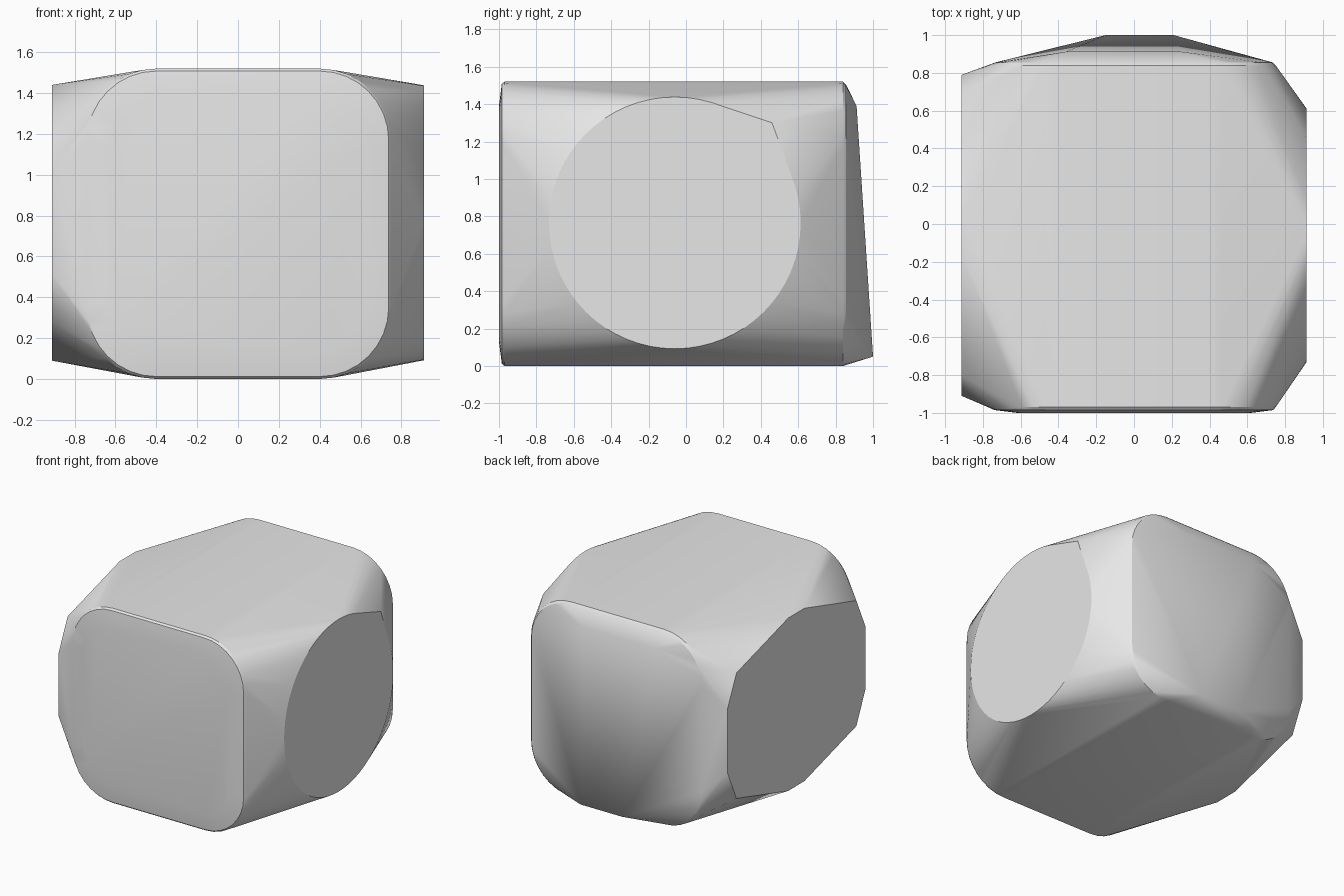
import bpy, bmesh, math

if "Cube" in bpy.data.objects:
    bpy.data.objects.remove(bpy.data.objects["Cube"], do_unlink=True)

MID_Z, MID_Y = 0.76, -0.06
HALF_W, HALF_H, CORNER = 0.75, 0.76, 0.35


def rounded_rect(y, inset, steps=8):
    """Rounded rectangle facing along y."""
    pts = []
    for sx, sz in ((1, 1), (-1, 1), (-1, -1), (1, -1)):
        for i in range(steps + 1):
            a = math.pi / 2 * i / steps
            r = CORNER - min(inset, 0.1)
            x = HALF_W - inset - r + r * math.cos(a)
            z = HALF_H - inset - r + r * math.sin(a)
            pts.append((sx * x, y, MID_Z + sz * z))
    return pts


def disc(x, radius, steps=64):
    """Round face looking along x."""
    return [(x, MID_Y + radius * math.cos(2 * math.pi * i / steps),
             MID_Z + 0.005 + radius * math.sin(2 * math.pi * i / steps))
            for i in range(steps)]


def mirrored_polygon(x, quarter):
    """Twelve-sided face looking along x, from one quarter of its corners."""
    return [(x, MID_Y + sy * y, MID_Z + 0.005 + sz * z)
            for y, z in quarter for sy in (1, -1) for sz in (1, -1)]


# Main body, with softened front and back rims
points = []
for y, inset in ((-1.0, 0.13), (-0.985, 0.012), (-0.97, 0.0),
                 (0.84, 0.0), (0.855, 0.015)):
    points += rounded_rect(y, inset)

# Round face on one side with a blunt corner, faceted face on the other
points += disc(0.912, 0.673) + [(0.912, 0.46, 1.30)]
points += mirrored_polygon(-0.912, ((0.85, 0.25), (0.74, 0.49), (0.1, 0.675)))

# Sloping back bulge
points += [(-0.15, 1.0, 0.05), (0.21, 1.0, 0.05),
           (-0.36, 0.912, 1.39), (0.25, 0.912, 1.39)]

# Wrap everything in one convex skin
bm = bmesh.new()
for p in points:
    bm.verts.new(p)
bmesh.ops.remove_doubles(bm, verts=bm.verts, dist=0.0005)
bmesh.ops.convex_hull(bm, input=bm.verts)
loose = [v for v in bm.verts if not v.link_faces]
bmesh.ops.delete(bm, geom=loose, context="VERTS")
bmesh.ops.dissolve_limit(bm, angle_limit=math.radians(0.5),
                         verts=bm.verts, edges=bm.edges)
bmesh.ops.recalc_face_normals(bm, faces=bm.faces)
mesh = bpy.data.meshes.new("block")
bm.to_mesh(mesh)
bm.free()

block = bpy.data.objects.new("block", mesh)
bpy.context.collection.objects.link(block)

grey = bpy.data.materials.new("light grey")
grey.use_nodes = True
colour = (0.8, 0.8, 0.8, 1.0)
grey.diffuse_color = colour
grey.node_tree.nodes["Principled BSDF"].inputs["Base Color"].default_value = colour
mesh.materials.append(grey)

bpy.ops.object.select_all(action="DESELECT")
block.select_set(True)
bpy.context.view_layer.objects.active = block
bpy.ops.object.shade_smooth_by_angle(angle=math.radians(25))
